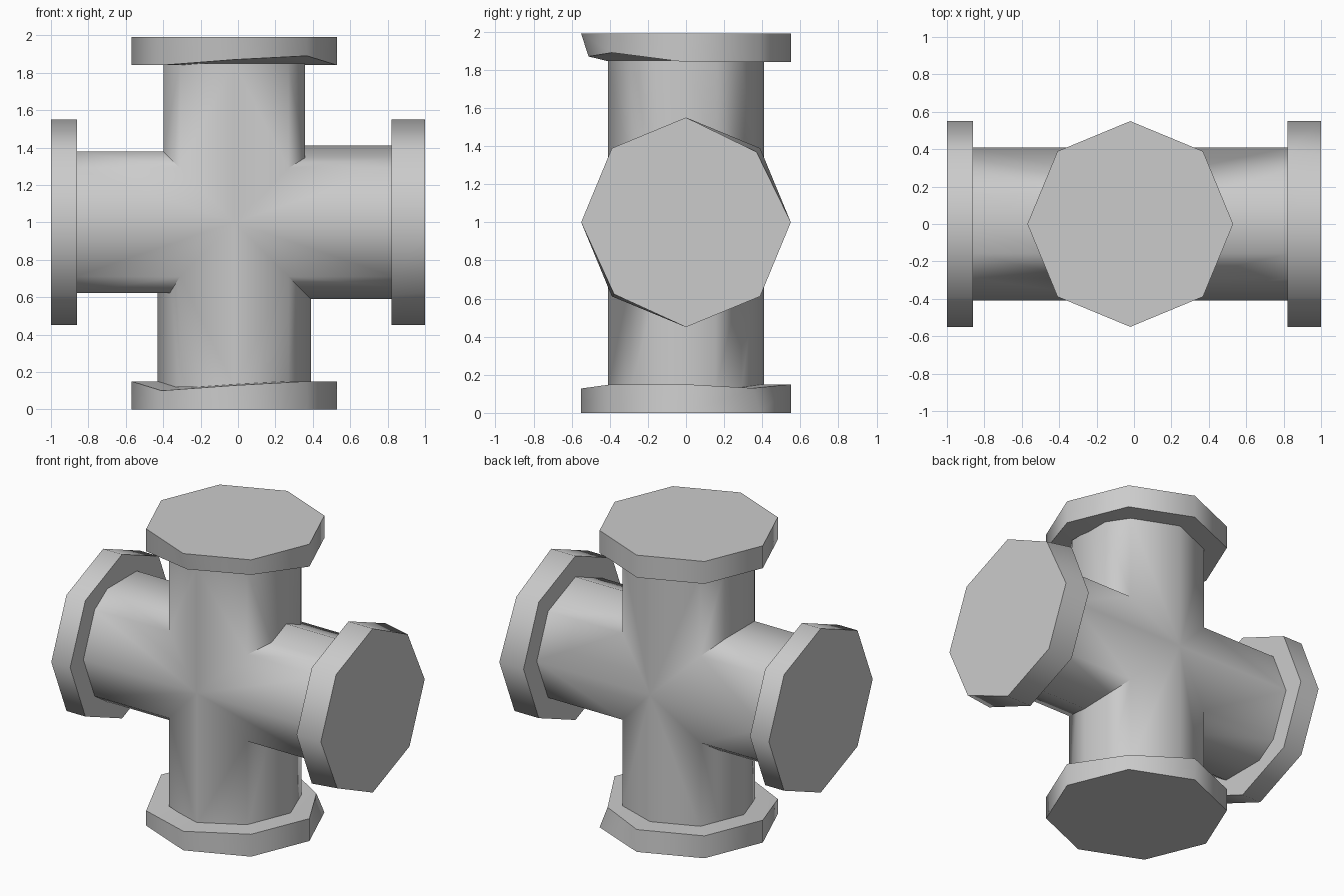
import bpy, bmesh, math
from mathutils import Vector

cube = bpy.data.objects.get("Cube")
if cube:
    bpy.data.objects.remove(cube, do_unlink=True)

grey = bpy.data.materials.new("plain_grey")
grey.use_nodes = True
colour = (0.6, 0.6, 0.6, 1)
grey.diffuse_color = colour
grey.node_tree.nodes["Principled BSDF"].inputs["Base Color"].default_value = colour

AXIS_X, AXIS_Z = -0.02, 1.0     # where the two pipe axes cross
PIPE_R, FLANGE_R = 0.41, 0.55


def finish(name, bm):
    """Turn a bmesh into a smooth-shaded object with sharp rims."""
    bmesh.ops.remove_doubles(bm, verts=bm.verts, dist=0.0005)
    bmesh.ops.recalc_face_normals(bm, faces=bm.faces)
    mesh = bpy.data.meshes.new(name)
    bm.to_mesh(mesh)
    bm.free()
    mesh.materials.append(grey)
    obj = bpy.data.objects.new(name, mesh)
    bpy.context.collection.objects.link(obj)
    bpy.ops.object.select_all(action='DESELECT')
    obj.select_set(True)
    bpy.context.view_layer.objects.active = obj
    bpy.ops.object.shade_smooth_by_angle(angle=math.radians(55))
    return obj


def half_profile(flat):
    """Half an octagon as (reach, y): either a flat side or a point outward."""
    angles = [-90, -45, -22.5, 22.5, 45, 90] if flat else [-90, -45, 0, 45, 90]
    pts = [(PIPE_R * math.cos(math.radians(a)), PIPE_R * math.sin(math.radians(a)))
           for a in angles]
    return pts


def reach(profile, y):
    """Reach of a half profile at a given y."""
    for (u0, y0), (u1, y1) in zip(profile, profile[1:]):
        if y <= y1 + 1e-6:
            return u0 + (u1 - u0) * (y - y0) / (y1 - y0)
    return 0.0


# Pipe cross: four mitred corner strips, welded along their shared seams
bm = bmesh.new()
levels = sorted({round(y, 5) for f in (True, False) for _, y in half_profile(f)})
corners = [(-1, 1, True, True), (1, 1, True, False),
           (-1, -1, False, True), (1, -1, False, False)]
for sx, sz, upright_flat, level_flat in corners:
    upright, level = half_profile(upright_flat), half_profile(level_flat)
    end_x = 0.83 if sx > 0 else -0.87
    end_z = 1.85 if sz > 0 else 0.12
    rows = []
    for y in levels:
        x = AXIS_X + sx * reach(upright, y)
        z = AXIS_Z + sz * reach(level, y)
        rows.append([bm.verts.new(p) for p in ((x, y, end_z), (x, y, z), (end_x, y, z))])
    for a, b in zip(rows, rows[1:]):
        for i in range(2):
            bm.faces.new((a[i], a[i + 1], b[i + 1], b[i]))
finish("pipe_cross", bm)


def flange(name, place, outer, inner, outer_tweaks={}, inner_tweaks={}):
    """Octagonal disc; tweaks are (radius scale, shift along axis) by corner."""
    bm = bmesh.new()
    rings = []
    for depth, tweaks in ((outer, outer_tweaks), (inner, inner_tweaks)):
        ring = []
        for i in range(8):
            scale, shift = tweaks.get(i, (1, 0))
            a = math.radians(45 * i)
            r = FLANGE_R * scale
            ring.append(bm.verts.new(place(r * math.cos(a), r * math.sin(a), depth + shift)))
        rings.append(ring)
    out, inn = rings
    bm.faces.new(out)
    # Fan the inner face so that chipped corners stay clean
    hub = bm.verts.new(place(0, 0, inner))
    for i in range(8):
        j = (i + 1) % 8
        bm.faces.new((inn[i], inn[j], hub))
        bm.faces.new((out[i], out[j], inn[j], inn[i]))
    finish(name, bm)


def upright_place(a, b, depth):
    return Vector((AXIS_X + a, b, depth))


def level_place(a, b, depth):
    return Vector((depth, a, AXIS_Z + b))


# Flanges, with the worn corners of the rims
flange("top_flange", upright_place, 1.99, 1.84,
       inner_tweaks={6: (0.93, 0.03), 7: (1, 0.05)})
flange("bottom_flange", upright_place, 0, 0.15,
       inner_tweaks={1: (0.91, -0.02), 5: (1, -0.05), 6: (1, -0.022)})
flange("left_flange", level_place, 1, 0.82,
       outer_tweaks={1: (0.95, 0), 5: (0.97, 0)})
flange("right_flange", level_place, -1, -0.86)
